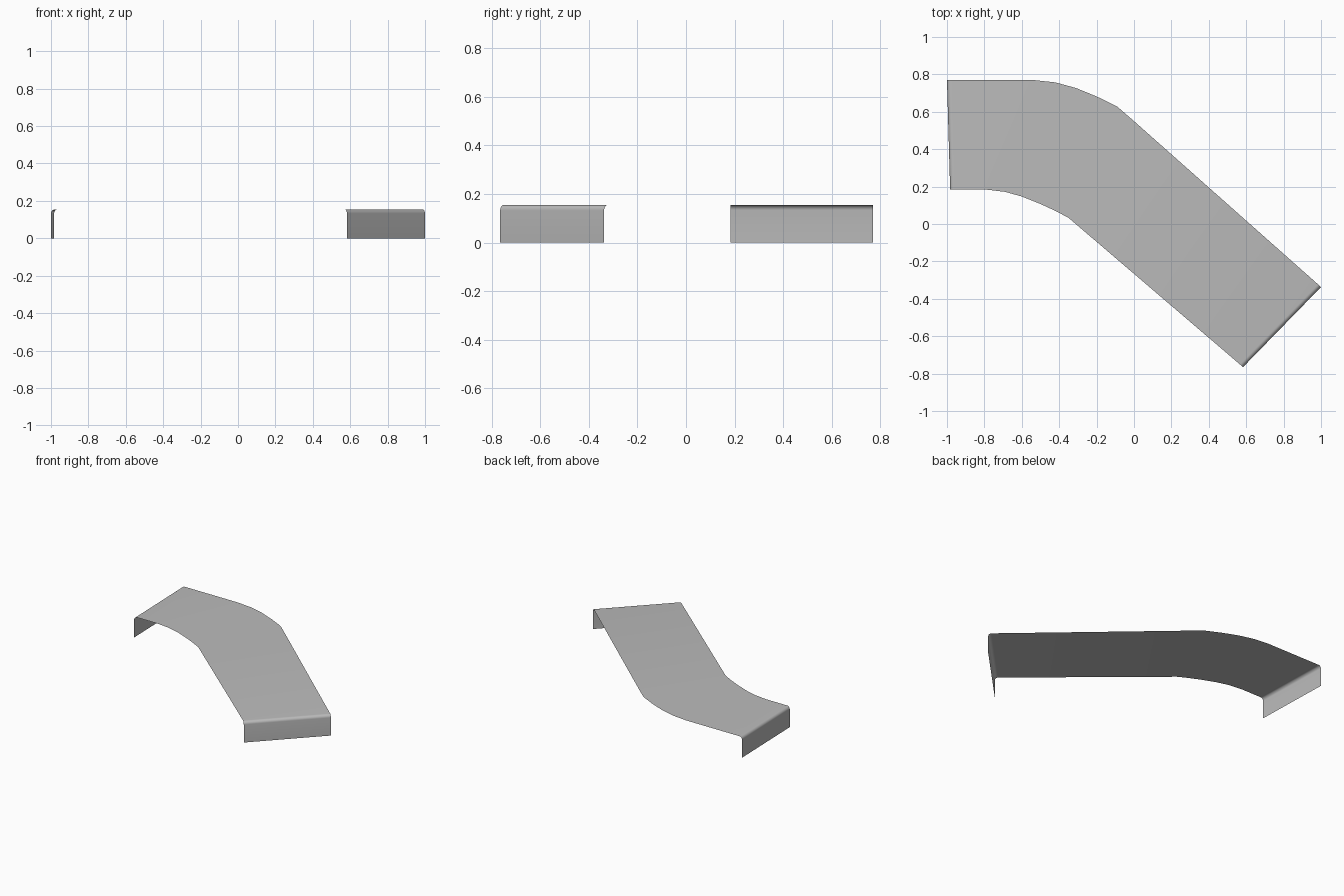
import bpy
import bmesh
from math import sin, cos, pi
from mathutils import Vector

cube = bpy.data.objects.get("Cube")
if cube:
    bpy.data.objects.remove(cube)

HEIGHT = 0.155   # top of the sheet
FOLD = 0.022     # radius of the folded ends
FOLD_STEPS = 6

# Plan outlines of the two long edges, from one folded end to the other
back_edge = [(-1, 0.77), (-0.54, 0.77), (-0.42, 0.757), (-0.31, 0.727),
             (-0.2, 0.682), (-0.09, 0.628), (0, 0.55), (1, -0.337)]
front_edge = [(-0.983, 0.184), (-0.79, 0.184), (-0.69, 0.172), (-0.6, 0.147),
              (-0.5, 0.107), (-0.42, 0.07), (-0.35, 0.033), (0.583, -0.765)]


def folded_rail(points):
    """Turn a plan edge into a 3D rail with a rounded drop at each end."""
    pts = [Vector((x, y, HEIGHT)) for x, y in points]

    def end(tip, neighbour):
        inward = (neighbour - tip).normalized()
        rail = [Vector((tip.x, tip.y, 0))]
        for i in range(FOLD_STEPS + 1):
            a = pi / 2 * i / FOLD_STEPS
            rail.append(tip + inward * FOLD * (1 - cos(a))
                        - Vector((0, 0, FOLD * (1 - sin(a)))))
        return rail

    return end(pts[0], pts[1]) + pts[1:-1] + end(pts[-1], pts[-2])[::-1]


# Sheet material
grey = bpy.data.materials.new("sheet_grey")
grey.use_nodes = True
colour = (0.5, 0.5, 0.5, 1)
grey.diffuse_color = colour
grey.node_tree.nodes["Principled BSDF"].inputs["Base Color"].default_value = colour

# Bent strip: one open sheet bridging the two rails
bm = bmesh.new()
back = [bm.verts.new(p) for p in folded_rail(back_edge)]
front = [bm.verts.new(p) for p in folded_rail(front_edge)]
for i in range(len(back) - 1):
    bm.faces.new((back[i], front[i], front[i + 1], back[i + 1]))
mesh = bpy.data.meshes.new("bent_strip")
bm.to_mesh(mesh)
bm.free()
mesh.materials.append(grey)

strip = bpy.data.objects.new("bent_strip", mesh)
bpy.context.collection.objects.link(strip)
bpy.context.view_layer.objects.active = strip
strip.select_set(True)
bpy.ops.object.shade_smooth_by_angle()
